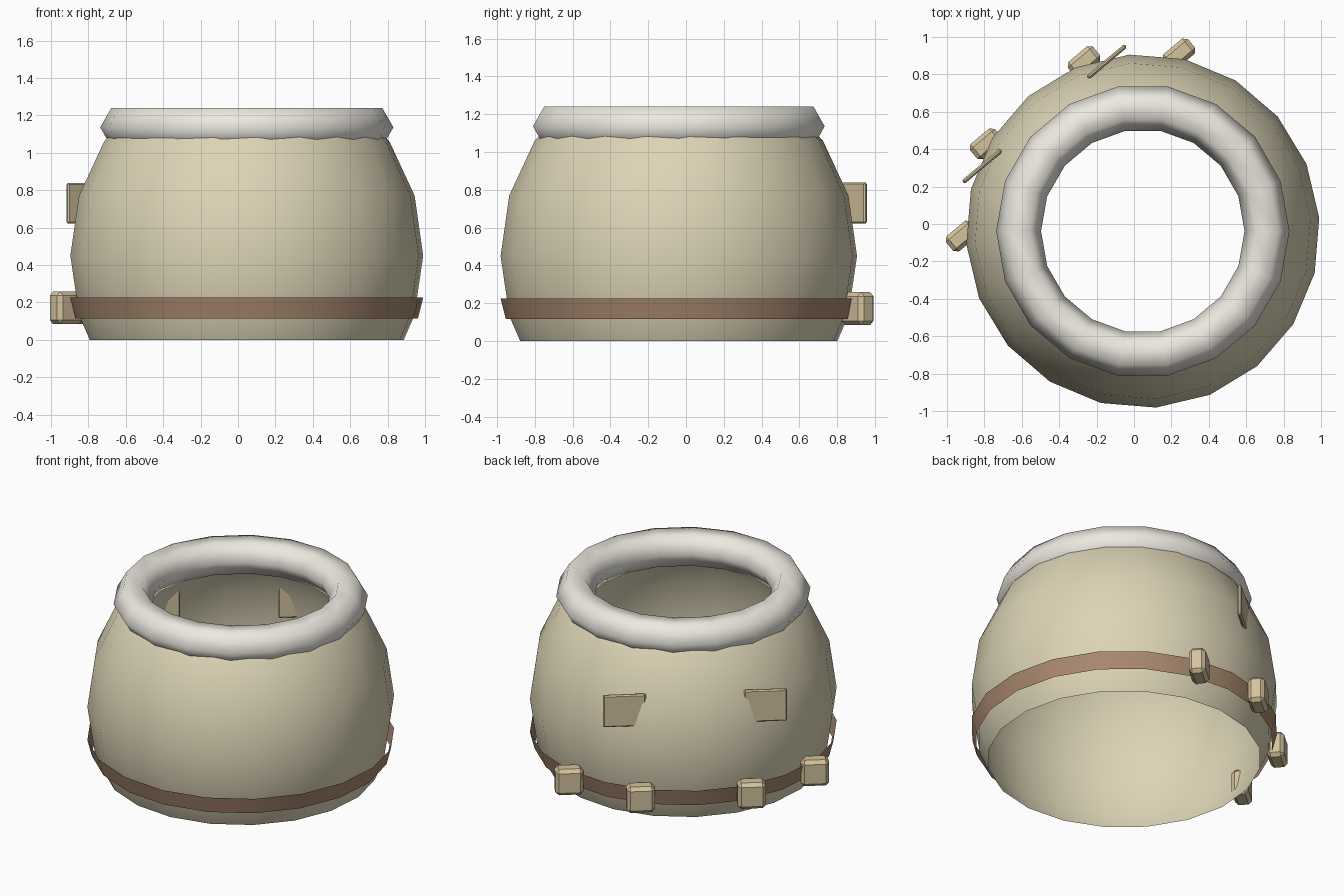
import bpy, bmesh, math
from mathutils import Matrix

if "Cube" in bpy.data.objects:
    bpy.data.objects.remove(bpy.data.objects["Cube"])

CX, CY = 0.047, -0.038      # axis of the round parts
FACE = math.radians(40)     # tangent direction of the toothed side


def material(name, rgb):
    m = bpy.data.materials.new(name)
    m.diffuse_color = (*rgb, 1)
    m.use_nodes = True
    m.node_tree.nodes["Principled BSDF"].inputs["Base Color"].default_value = m.diffuse_color
    return m


CREAM = material("cream", (0.72, 0.66, 0.47))
WHITE = material("off_white", (0.84, 0.81, 0.74))
BROWN = material("brown", (0.40, 0.25, 0.16))
TAN = material("tan", (0.66, 0.54, 0.34))


def add_object(name, bm, mat, smooth):
    me = bpy.data.meshes.new(name)
    bmesh.ops.recalc_face_normals(bm, faces=bm.faces)
    for f in bm.faces:
        f.smooth = smooth
    bm.to_mesh(me)
    bm.free()
    ob = bpy.data.objects.new(name, me)
    ob.location = (CX, CY, 0)
    me.materials.append(mat)
    bpy.context.collection.objects.link(ob)
    return ob


def lathe(name, profile, sides, phase, mat, closed=False):
    bm = bmesh.new()
    rings = []
    for r, z in profile:
        angles = [phase + math.tau * i / sides for i in range(sides)]
        rings.append([bm.verts.new((r * math.cos(a), r * math.sin(a), z)) for a in angles])
    for k in range(len(rings) if closed else len(rings) - 1):
        a, b = rings[k], rings[(k + 1) % len(rings)]
        for i in range(sides):
            j = (i + 1) % sides
            bm.faces.new((a[i], a[j], b[j], b[i]))
    return add_object(name, bm, mat, True)


def block(name, u, n, z, size, bevel):
    # u runs along the toothed side, n points outwards from it
    bm = bmesh.new()
    bmesh.ops.create_cube(bm, size=1, matrix=Matrix.Translation((u, n, z)) @ Matrix.Diagonal((*size, 1)))
    bmesh.ops.bevel(bm, geom=bm.edges[:], offset=bevel, segments=1, affect='EDGES')
    bmesh.ops.rotate(bm, verts=bm.verts, cent=(0, 0, 0), matrix=Matrix.Rotation(FACE, 3, 'Z'))
    return add_object(name, bm, TAN, False)


# open shell, a stretched sphere cut at both ends
PHASE = math.radians(4.3)
lathe("body", [(0.842, 0), (0.899, 0.13), (0.946, 0.45), (0.90, 0.77), (0.765, 1.06), (0.70, 1.13)],
      20, PHASE, CREAM)

# strap around the lower body
lathe("band", [(0.918, 0.115), (0.946, 0.225)], 20, PHASE, BROWN)

# six-sided tube around the opening
tube = [(0.664 + 0.12 * math.cos(i * math.pi / 3), 1.136 + 0.12 * math.sin(i * math.pi / 3)) for i in range(6)]
lathe("rim", tube, 18, 0, WHITE, closed=True)

# paired plates and teeth on the back left side
for side, s in (("left", -1), ("right", 1)):
    block("plate_" + side, s * 0.435, 0.818, 0.73, (0.265, 0.024, 0.215), 0.008)
    block("inner_tooth_" + side, s * 0.342, 0.896, 0.171, (0.175, 0.105, 0.175), 0.022)
    block("outer_tooth_" + side, s * 0.757, 0.601, 0.171, (0.175, 0.105, 0.175), 0.022)
